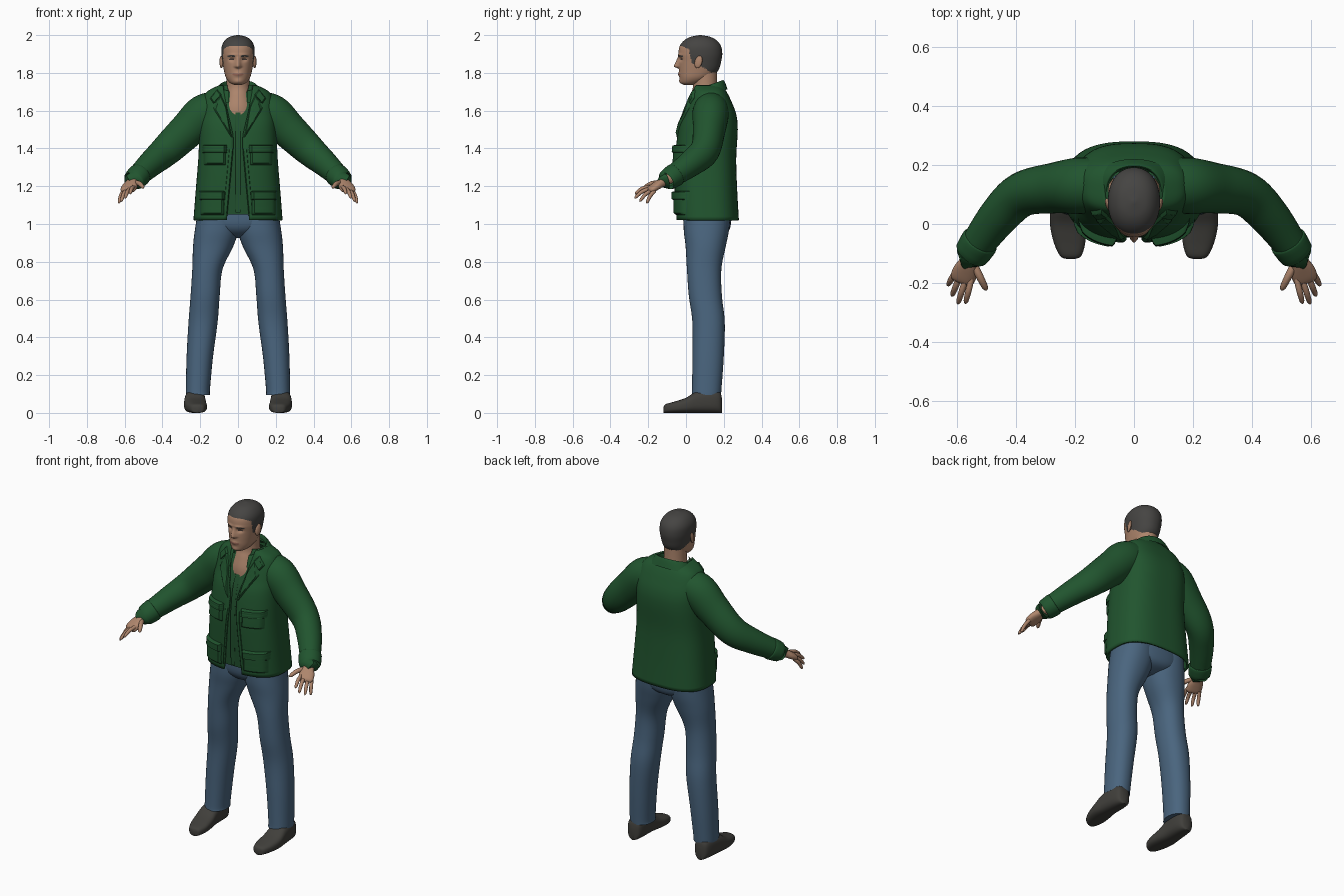
import bpy, bmesh, math
from mathutils import Vector

cube = bpy.data.objects.get("Cube")
if cube:
    bpy.data.objects.remove(cube, do_unlink=True)


def material(name, r, g, b):
    m = bpy.data.materials.new(name)
    m.use_nodes = True
    m.diffuse_color = (r, g, b, 1)
    bsdf = m.node_tree.nodes["Principled BSDF"]
    bsdf.inputs["Base Color"].default_value = (r, g, b, 1)
    bsdf.inputs["Roughness"].default_value = 0.8
    return m


GREEN = material("green cloth", 0.015, 0.09, 0.028)
SHIRT = material("shirt green", 0.015, 0.08, 0.027)
DENIM = material("blue denim", 0.068, 0.13, 0.21)
LEATHER = material("dark leather", 0.052, 0.05, 0.044)
HAIR = material("dark hair", 0.06, 0.058, 0.055)
SKIN = material("skin", 0.42, 0.235, 0.15)
LIPS = material("lips", 0.32, 0.14, 0.10)
EYES = material("dark eyes", 0.05, 0.035, 0.03)
X, Y, Z = Vector((1, 0, 0)), Vector((0, 1, 0)), Vector((0, 0, 1))


def finish(name, bm, mats, mirror=False, angle=50):
    bmesh.ops.recalc_face_normals(bm, faces=bm.faces[:])
    mesh = bpy.data.meshes.new(name)
    bm.to_mesh(mesh)
    bm.free()
    for m in mats:
        mesh.materials.append(m)
    ob = bpy.data.objects.new(name, mesh)
    bpy.context.collection.objects.link(ob)
    bpy.ops.object.select_all(action='DESELECT')
    ob.select_set(True)
    bpy.context.view_layer.objects.active = ob
    bpy.ops.object.shade_smooth_by_angle(angle=math.radians(angle))
    if mirror:
        ob.modifiers.new("Mirror", 'MIRROR').use_mirror_merge = False
    return ob


def dense(rows, k):
    """Smooth interpolation through rows of numbers."""
    out = []
    for i in range(len(rows) - 1):
        p0, p1, p2, p3 = (rows[max(0, min(len(rows) - 1, i + j))] for j in (-1, 0, 1, 2))
        for s in range(k):
            t = s / k
            out.append([b + t / 2 * (c - a + t * (2*a - 5*b + 4*c - d + t * (3*(b - c) + d - a)))
                        for a, b, c, d in zip(p0, p1, p2, p3)])
    return out + [list(rows[-1])]


def loft(name, rows, mats, axes=None, p=2.0, n=32, k=5, gap=None, cap=True,
         shape=None, paint=None, mirror=False, angle=50):
    """Skin rings (x, y, z, half width, half depth); no axes means follow the path."""
    rings = dense(rows, k)
    bm = bmesh.new()
    loops = []
    for i, (x, y, z, a, b) in enumerate(rings):
        if axes:
            u, v = axes
        else:
            t = Vector(rings[min(i + 1, len(rings) - 1)][:3]) - Vector(rings[max(i - 1, 0)][:3])
            u = t.cross(Z).normalized()
            v = u.cross(t).normalized()
        a, b = max(a, 0.001), max(b, 0.001)
        start = math.asin(min(1, gap(z) / a) ** (p / 2)) if gap else 0
        loop = []
        for j in range(n):
            th = start + (2 * math.pi - 2 * start) * j / (n - 1 if gap else n)
            s, c = math.sin(th), math.cos(th)
            co = (Vector((x, y, z)) + u * math.copysign(a * abs(s) ** (2 / p), s)
                  + v * math.copysign(b * abs(c) ** (2 / p), c))
            loop.append(bm.verts.new(shape(co) if shape else co))
        loops.append(loop)
    for r, q in zip(loops, loops[1:]):
        for j in range(n - 1 if gap else n):
            f = bm.faces.new((r[j], r[(j + 1) % n], q[(j + 1) % n], q[j]))
            if paint:
                f.material_index = paint(f.calc_center_median())
    if cap and not gap:
        for loop in (loops[0], loops[-1]):
            f = bm.faces.new(loop)
            if paint:
                f.material_index = paint(f.calc_center_median())
    return finish(name, bm, mats, mirror, angle)


def span(x, z, a, front, back):
    return (x, (front + back) / 2, z, a, (back - front) / 2)


def lerp_table(table, z):
    for (z0, g0), (z1, g1) in zip(table, table[1:]):
        if z <= z1:
            return g0 + (g1 - g0) * max(0, (z - z0) / (z1 - z0))
    return table[-1][1]


FLAT = (X, -Y)

# Jacket body, open down the front
BODY = [span(0, *r) for r in (
    (1.02, .236, -.052, .28), (1.2, .222, -.058, .27), (1.35, .21, -.058, .266),
    (1.5, .204, -.04, .274), (1.58, .2, -.012, .266), (1.65, .19, .012, .24),
    (1.7, .165, .03, .215), (1.735, .1, .035, .19))]
P = 2.7
opening = lambda z: lerp_table(((1.02, .06), (1.4, .025), (1.47, .025), (1.62, .06), (1.73, .08)), z)
jacket = loft("jacket_body", BODY, [GREEN], FLAT, P, 97, 6, opening)
sol = jacket.modifiers.new("Thickness", 'SOLIDIFY')
sol.thickness, sol.offset = 0.012, -1

# Shirt under the jacket with a V neck
shirt_rows = [(x, y, max(z, 1.05), a - .014, b - .014) for x, y, z, a, b in BODY]
neckline = lambda z: lerp_table(((1.6, .0005), (1.72, .055)), z)
loft("shirt", shirt_rows, [SHIRT], FLAT, P, 97, 6, neckline)

# Turned collar, higher at the back
loft("jacket_collar", ((0, .11, 1.675, .088, .08), (0, .11, 1.728, .092, .084),
     (0, .11, 1.722, .108, .094), (0, .112, 1.675, .145, .108)), [GREEN], FLAT, 2.2, 65, 5,
     lambda z: .05, shape=lambda c: c + Z * (c.y - .11) * .35)

BODY_FINE = dense(BODY, 12)


def front_y(x, z):
    _, y, _, a, b = min(BODY_FINE, key=lambda r: abs(r[2] - z))
    return y - b * max(0, 1 - abs(x / a) ** P) ** (1 / P)


def patch(name, corners, depth, mat=GREEN, mirror=True, n=16):
    """Padded panel laid on the front of the torso, corners given as (x, z)."""
    bm = bmesh.new()
    c = [Vector(q) for q in corners]
    grid = []
    for i in range(n + 1):
        for j in range(n + 1):
            s, t = i / n, j / n
            q = c[0].lerp(c[1], s).lerp(c[3].lerp(c[2], s), t)
            rise = min(1, min(s, 1 - s, t, 1 - t) * n / 1.5)
            grid.append(bm.verts.new((q.x, front_y(q.x, q.y) + .006 - (depth + .006) * rise, q.y)))
    for i in range(n):
        for j in range(n):
            k = i * (n + 1) + j
            bm.faces.new((grid[k], grid[k + n + 1], grid[k + n + 2], grid[k + 1]))
    # keep the panel facing forward
    ob = finish(name, bm, [mat], mirror, 35)
    if sum(f.normal.y for f in ob.data.polygons) > 0:
        ob.data.flip_normals()
    return ob


def box(x0, x1, z0, z1):
    return ((x0, z0), (x1, z0), (x1, z1), (x0, z1))


# Pockets, flaps, lapels and front edges
patch("chest_pockets", box(.062, .185, 1.31, 1.405), .016)
patch("chest_pocket_flaps", box(.057, .192, 1.375, 1.42), .024)
patch("hip_pockets", box(.07, .205, 1.045, 1.15), .016)
patch("hip_pocket_flaps", box(.066, .21, 1.125, 1.175), .024)
patch("lapels", ((.026, 1.44), (.135, 1.615), (.095, 1.7), (.066, 1.63)), .012)
patch("collar_points", ((.13, 1.635), (.15, 1.665), (.11, 1.715), (.085, 1.685)), .012)
patch("front_edges", ((.06, 1.03), (.082, 1.03), (.045, 1.42), (.025, 1.42)), .004)
patch("shirt_placket", box(-.014, .014, 1.06, 1.59), -.009, SHIRT, False)

# Sleeves with cuffs
loft("sleeves", ((.1, .135, 1.62, .085, .085), (.18, .13, 1.582, .096, .104),
     (.27, .122, 1.495, .086, .096), (.38, .1, 1.39, .076, .084), (.46, .025, 1.32, .068, .07),
     (.535, -.075, 1.25, .056, .056)), [GREEN], k=6, mirror=True)
loft("cuffs", ((.52, -.055, 1.262, .058, .058), (.524, -.061, 1.258, .064, .062),
     (.55, -.1, 1.232, .06, .055), (.553, -.104, 1.229, .05, .045)), [GREEN], k=3, mirror=True)

# Hands
loft("palms", ((.54, -.085, 1.24, .03, .026), (.558, -.125, 1.222, .031, .024),
     (.572, -.16, 1.2, .042, .021), (.583, -.188, 1.181, .041, .017),
     (.587, -.198, 1.174, .03, .008)), [SKIN], p=2.4, mirror=True)
fingers = {"index": ((.553, -.193, 1.193), (.572, -.27, 1.158)),
           "middle": ((.573, -.193, 1.183), (.598, -.272, 1.135)),
           "ring": ((.593, -.182, 1.174), (.618, -.245, 1.118)),
           "little": ((.61, -.17, 1.167), (.631, -.208, 1.108)),
           "thumb": ((.545, -.135, 1.215), (.5, -.225, 1.19))}
for finger, (a, b) in fingers.items():
    a, b = Vector(a), Vector(b)
    wide = 0.013 if finger == "thumb" else 0.0105
    rows = []
    for t, r in ((-.15, .9), (.3, 1), (.6, .95), (.9, .75), (1, .1)):
        q = a.lerp(b, t) + Z * .012 * math.sin(max(t, 0) * math.pi)
        rows.append((*q, wide * r, wide * r))
    loft(finger + "_fingers", rows, [SKIN], n=12, k=3, mirror=True)

# Jeans
loft("jeans_seat", [span(0, *r) for r in (
    (.925, .03, .08, .15), (.95, .12, .02, .215), (1.0, .2, -.012, .238), (1.1, .2, -.015, .24))],
    [DENIM], FLAT, 2.3, 48)
loft("jeans_legs", [span(*r) for r in (
    (.105, 1.08, .105, -.012, .238), (.113, .97, .115, -.012, .228), (.132, .88, .106, -.002, .21),
    (.162, .76, .08, .005, .187), (.174, .62, .077, .015, .19), (.185, .48, .077, .034, .205),
    (.202, .3, .07, .034, .2), (.212, .13, .064, .032, .188), (.212, .095, .064, .03, .185))],
    [DENIM], FLAT, 2.2, 40, mirror=True)

# Shoes
SHOE = ((-.119, .215, .012, .03), (-.108, .215, .036, .046), (-.06, .219, .054, .06),
        (.0, .226, .059, .08), (.06, .228, .055, .115), (.14, .225, .05, .125),
        (.18, .224, .038, .11), (.191, .224, .014, .07))
loft("shoes", [(x, y, h / 2, w, h / 2) for y, x, w, h in SHOE], [LEATHER], (X, Z), 2.8, 40,
     mirror=True, angle=60)

# Neck and upper chest
loft("neck", [span(0, *r) for r in (
    (1.56, .1, .0, .18), (1.62, .09, .004, .18), (1.68, .07, .022, .172),
    (1.73, .062, .037, .165), (1.82, .062, .03, .165))], [SKIN], FLAT, 2, 40)


def bump(x, z, cx, cz, w, h):
    return math.exp(-((abs(x) - cx) / w) ** 2 - ((z - cz) / h) ** 2)


def face_shape(c):
    if c.y < .03:
        nose = max(0, min(1, (1.89 - c.z) / .05)) * max(0, min(1, (c.z - 1.822) / .01))
        c.y -= .026 * nose * math.exp(-(c.x / (.008 + .007 * nose)) ** 2)
        c.y += .011 * bump(c.x, c.z, .032, 1.872, .016, .011)
        c.y -= .005 * bump(c.x, c.z, .028, 1.895, .024, .007)
        c.y -= .006 * bump(c.x, c.z, 0, 1.793, .022, .011)
        c.y -= .006 * bump(c.x, c.z, 0, 1.753, .022, .014)
    return c


def face_paint(c):
    x, y, z = abs(c.x), c.y, c.z
    hairline = lerp_table(((-.02, 1.943), (.015, 1.925), (.03, 1.85), (.065, 1.84),
                           (.1, 1.825), (.17, 1.775)), y)
    if z > hairline:
        return 1
    if y < .02:
        if abs(z - 1.891 + .1 * abs(x - .035)) < .0042 and .014 < x < .056:
            return 1
        if ((x - .033) / .014) ** 2 + ((z - 1.872) / .005) ** 2 < 1:
            return 3
        if (x / .027) ** 2 + ((z - 1.792) / .008) ** 2 < 1:
            return 2
    return 0


# Head with painted hair, brows, eyes and lips
loft("head", [span(0, *r) for r in (
    (1.737, .022, -.012, .04), (1.748, .044, -.027, .08), (1.775, .064, -.034, .135),
    (1.815, .075, -.037, .172), (1.86, .083, -.038, .186), (1.9, .088, -.04, .192),
    (1.94, .086, -.034, .186), (1.97, .071, -.012, .165), (1.99, .046, .022, .13),
    (2.0, .006, .07, .082))], [SKIN, HAIR, LIPS, EYES], FLAT, 2.15, 112, 10,
    shape=face_shape, paint=face_paint, angle=70)

# Ears
bm = bmesh.new()
bmesh.ops.create_uvsphere(bm, u_segments=20, v_segments=12, radius=1)
for v in bm.verts:
    v.co = Vector((.088 + .009 * v.co.x + .005 * v.co.y, .066 + .02 * v.co.y + .006 * v.co.z,
                   1.858 + .033 * v.co.z))
finish("ears", bm, [SKIN], True)
